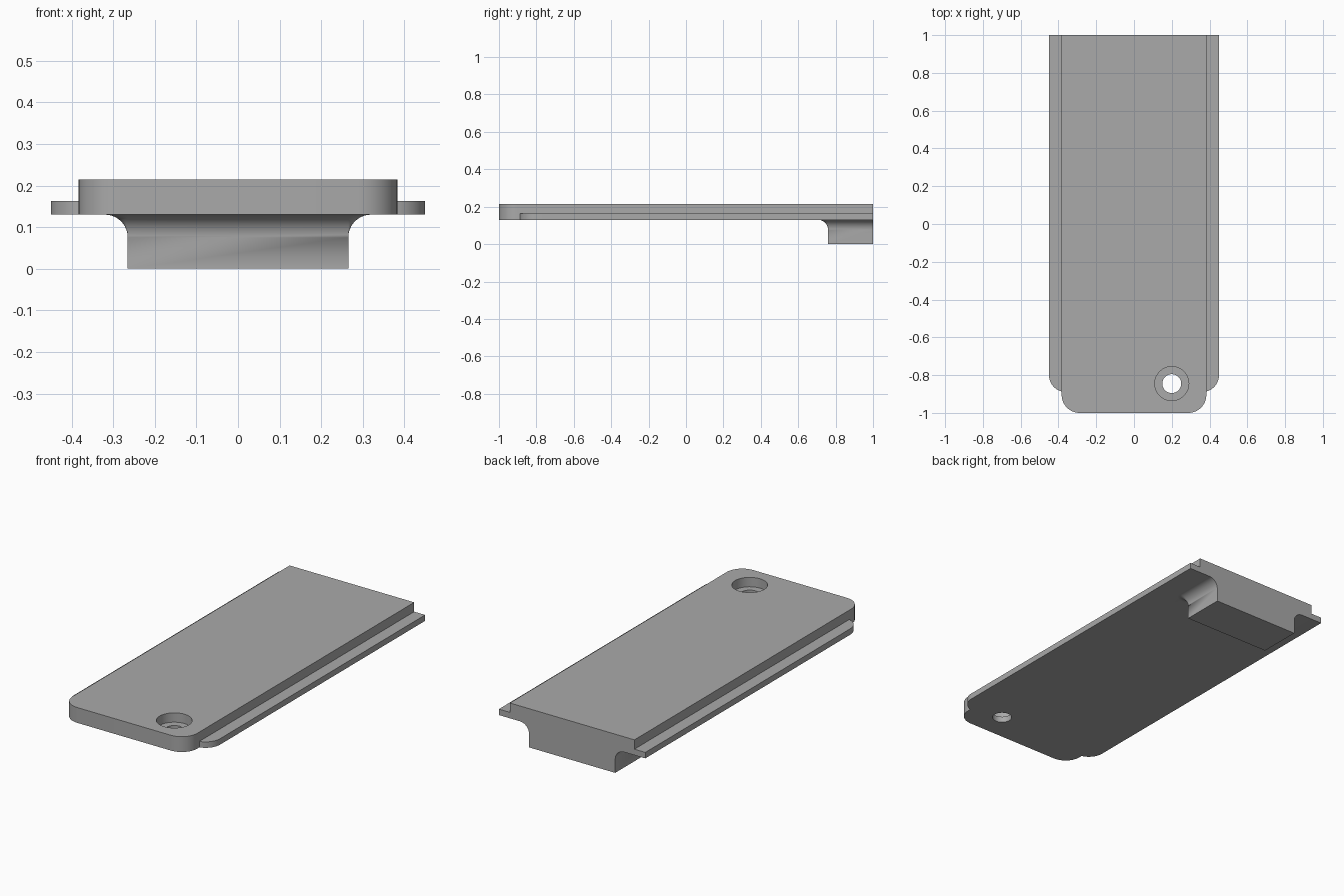
import bpy, bmesh, math

if "Cube" in bpy.data.objects:
    bpy.data.objects.remove(bpy.data.objects["Cube"], do_unlink=True)

grey = bpy.data.materials.new("plain grey")
grey.use_nodes = True
colour = (0.4, 0.4, 0.4, 1)
grey.diffuse_color = colour
grey.node_tree.nodes["Principled BSDF"].inputs["Base Color"].default_value = colour

BOTTOM, STEP, TOP = 0.13, 0.163, 0.215


def outline(half, front, radius, back=1.0, steps=12):
    """Rectangle with two rounded front corners, counter-clockwise from above."""
    pts = [(-half, back)]
    for sign, start in ((-1, math.pi), (1, 1.5 * math.pi)):
        for i in range(steps + 1):
            a = start + i / steps * math.pi / 2
            pts.append((sign * (half - radius) + radius * math.cos(a),
                        front + radius + radius * math.sin(a)))
    return pts + [(half, back)]


def loft(name, rings):
    """Solid through (outline, height) rings, closed at both ends."""
    bm = bmesh.new()
    loops = [[bm.verts.new((x, y, z)) for x, y in pts] for pts, z in rings]
    n = len(loops[0])
    for low, high in zip(loops, loops[1:]):
        for i in range(n):
            j = (i + 1) % n
            bm.faces.new((low[i], low[j], high[j], high[i]))
    bm.faces.new(loops[0][::-1])
    bm.faces.new(loops[-1])
    bmesh.ops.remove_doubles(bm, verts=bm.verts, dist=1e-5)
    bmesh.ops.recalc_face_normals(bm, faces=bm.faces)
    mesh = bpy.data.meshes.new(name)
    bm.to_mesh(mesh)
    bm.free()
    mesh.materials.append(grey)
    obj = bpy.data.objects.new(name, mesh)
    bpy.context.collection.objects.link(obj)
    return obj


def circle(radius, x=0.2, y=-0.845, steps=48):
    angles = [2 * math.pi * i / steps for i in range(steps)]
    return [(x + radius * math.cos(a), y + radius * math.sin(a)) for a in angles]


def combine(target, other, operation):
    mod = target.modifiers.new(operation, 'BOOLEAN')
    mod.operation, mod.object, mod.solver = operation, other, 'EXACT'
    bpy.context.view_layer.objects.active = target
    bpy.ops.object.modifier_apply(modifier=mod.name)
    bpy.data.objects.remove(other, do_unlink=True)


# Cover plate and the thinner side rails
plate_outline = outline(0.383, -1, 0.095)
cover = loft("cover_plate", [(plate_outline, BOTTOM), (plate_outline, TOP)])
rail_outline = outline(0.45, -0.89, 0.09)
combine(cover, loft("side_rails", [(rail_outline, BOTTOM), (rail_outline, STEP)]), 'UNION')

# Foot block flaring into the underside with a concave fillet
fillet = 0.055
rings = [(outline(0.265, 0.76, 1e-7), 0)]
for i in range(13):
    a = i / 12 * math.pi / 2
    d = fillet * (1 - math.cos(a))
    z = BOTTOM - fillet + fillet * math.sin(a)
    rings.append((outline(0.265 + d, 0.76 - d, max(d, 1e-7)), z))
rings.append((rings[-1][0], BOTTOM + 0.015))
combine(cover, loft("foot", rings), 'UNION')

# Counterbored screw hole
combine(cover, loft("screw_hole", [(circle(0.05), 0.1), (circle(0.05), 0.3)]), 'DIFFERENCE')
combine(cover, loft("counterbore", [(circle(0.09), STEP), (circle(0.09), 0.3)]), 'DIFFERENCE')

bpy.ops.object.select_all(action='DESELECT')
cover.select_set(True)
bpy.context.view_layer.objects.active = cover
bpy.ops.object.shade_smooth_by_angle(angle=math.radians(30))
